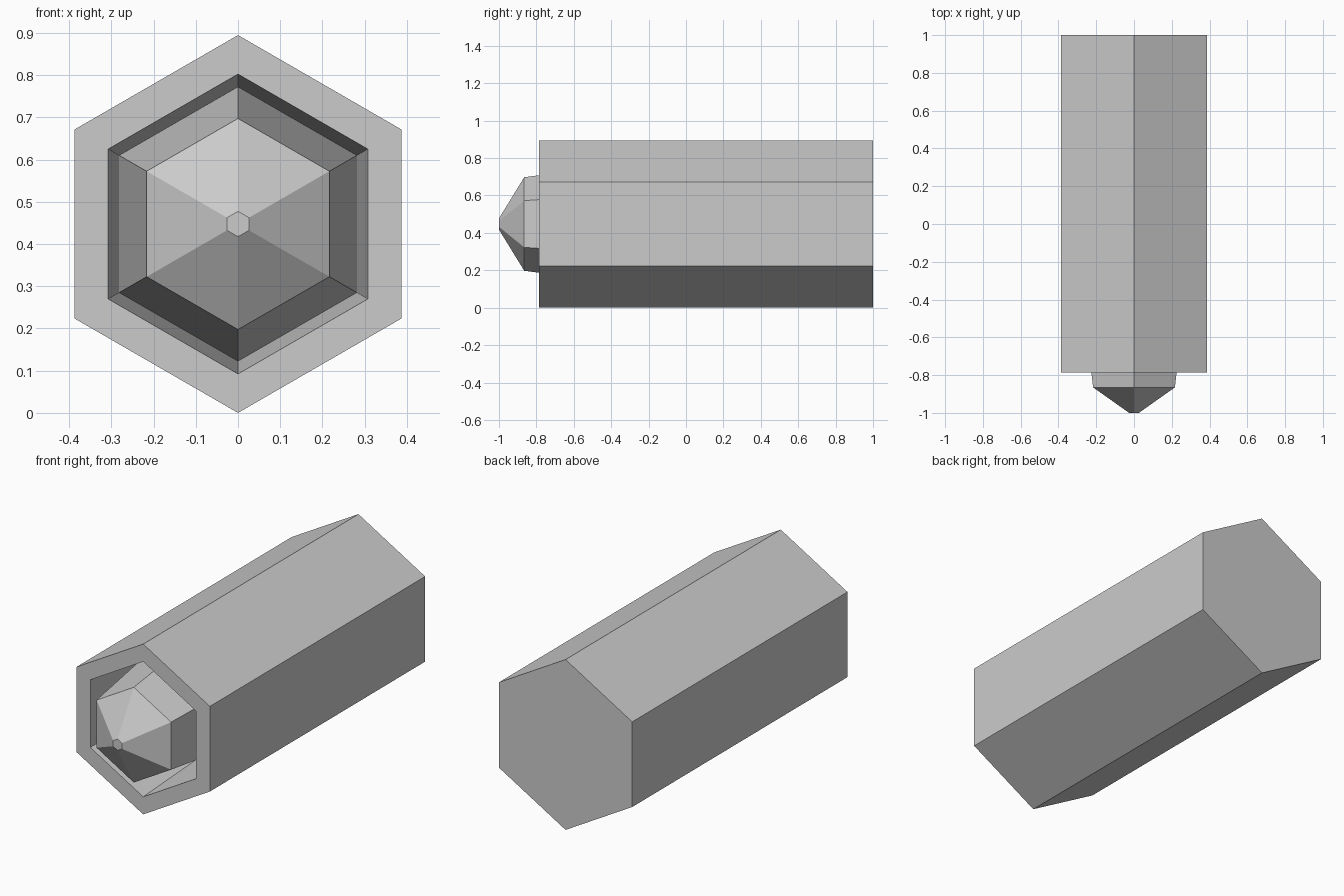
import bpy
import bmesh
from math import sin, cos, tau

SIDES = 6
AXIS_Z = 0.4475    # height of the long axis
RECESS_Y = -0.30   # depth where the core meets the casing bore

old = bpy.data.objects.get("Cube")
if old:
    bpy.data.objects.remove(old, do_unlink=True)

grey = bpy.data.materials.new("light_grey")
grey.use_nodes = True
colour = (0.6, 0.6, 0.6, 1)
grey.diffuse_color = colour
grey.node_tree.nodes["Principled BSDF"].inputs["Base Color"].default_value = colour


def hex_loft(name, profile, cap_start=False, cap_end=False):
    """Skin hexagonal rings, given as (radius, y) pairs, along the y axis."""
    bm = bmesh.new()
    rings = []
    for radius, y in profile:
        angles = [tau * i / SIDES for i in range(SIDES)]
        rings.append([bm.verts.new((radius * sin(a), y, radius * cos(a))) for a in angles])
    for a, b in zip(rings, rings[1:]):
        for i in range(SIDES):
            j = (i + 1) % SIDES
            bm.faces.new((a[i], a[j], b[j], b[i]))
    if cap_start:
        bm.faces.new(reversed(rings[0]))
    if cap_end:
        bm.faces.new(rings[-1])
    # The winding above points inwards for a profile running front to back
    bm.normal_update()
    outward = sum(f.normal.dot(f.calc_center_median()) * f.calc_area() for f in bm.faces)
    bmesh.ops.recalc_face_normals(bm, faces=bm.faces)
    bm.normal_update()
    fixed = sum(f.normal.dot(f.calc_center_median()) * f.calc_area() for f in bm.faces)
    if fixed < 0 or (outward < 0 and fixed == outward):
        bmesh.ops.reverse_faces(bm, faces=bm.faces)
    mesh = bpy.data.meshes.new(name)
    bm.to_mesh(mesh)
    bm.free()
    mesh.materials.append(grey)
    obj = bpy.data.objects.new(name, mesh)
    obj.location.z = AXIS_Z
    bpy.context.collection.objects.link(obj)
    return obj


# Outer casing: tapered bore, flat front rim, long side walls and closed back
hex_loft("casing", [(0.325, RECESS_Y), (0.355, -0.787), (0.4475, -0.787), (0.4475, 1)],
         cap_end=True)

# Pointed core: blunt tip, cone and slightly flared shaft running into the bore
hex_loft("pointed_core", [(0.03, -1), (0.25, -0.865), (0.325, RECESS_Y)], cap_start=True)
